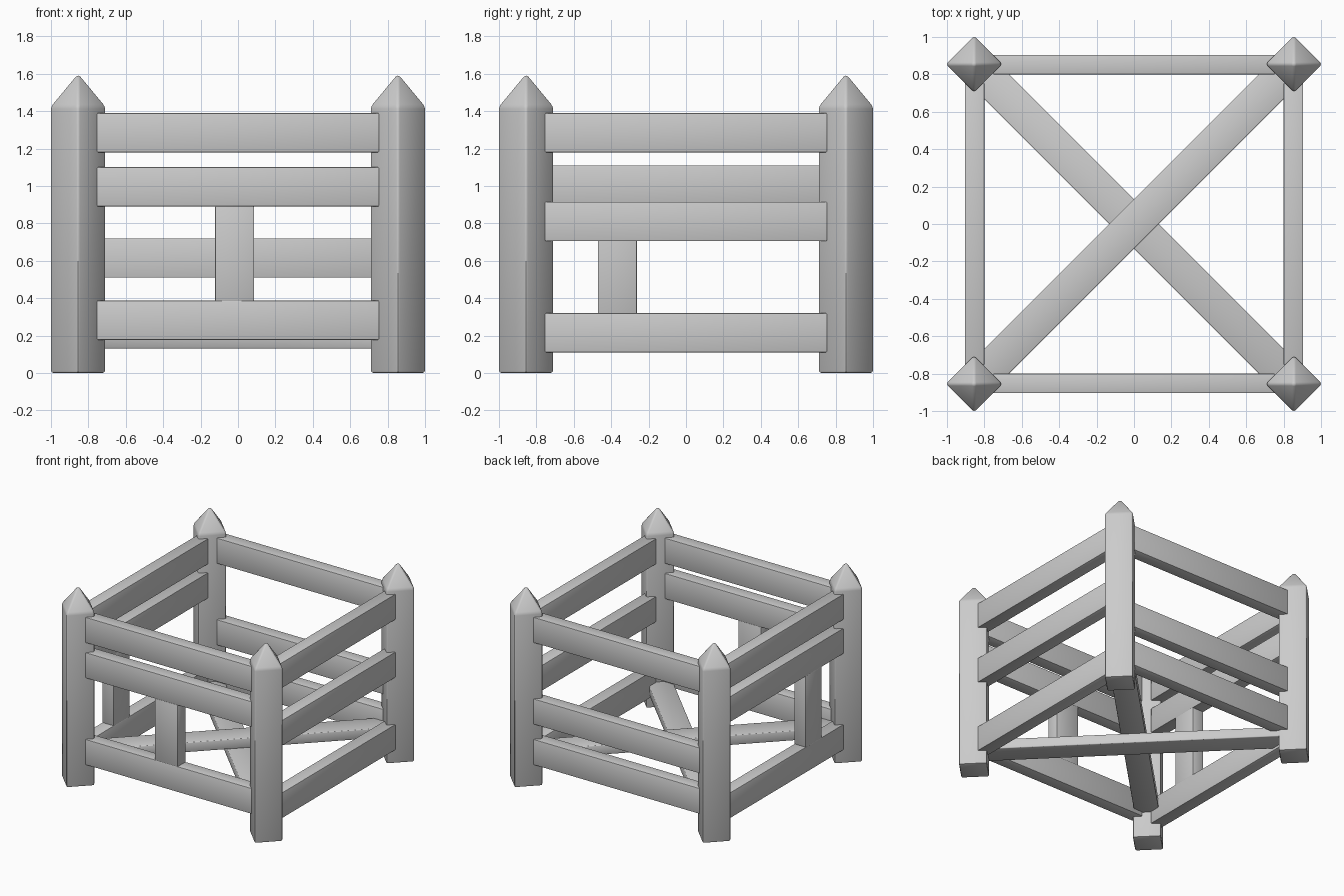
import bpy, bmesh
from math import pi, cos, sin

if "Cube" in bpy.data.objects:
    bpy.data.objects.remove(bpy.data.objects["Cube"])

C = 0.855   # post centre offset
R = 0.852   # rail centre offset


def finish(name, bm, bevel):
    bmesh.ops.recalc_face_normals(bm, faces=bm.faces)
    bmesh.ops.bevel(bm, geom=bm.edges[:], offset=bevel, segments=2,
                    profile=0.5, affect='EDGES', clamp_overlap=True)
    me = bpy.data.meshes.new(name)
    bm.to_mesh(me)
    bm.free()
    ob = bpy.data.objects.new(name, me)
    bpy.context.collection.objects.link(ob)
    bpy.ops.object.select_all(action='DESELECT')
    ob.select_set(True)
    bpy.context.view_layer.objects.active = ob
    bpy.ops.object.shade_smooth_by_angle(angle=pi / 4)
    return ob


def box(name, size, loc, turn=0.0):
    bm = bmesh.new()
    bmesh.ops.create_cube(bm, size=1)
    bmesh.ops.scale(bm, vec=size, verts=bm.verts)
    ob = finish(name, bm, 0.006)
    ob.location = loc
    ob.rotation_euler.z = turn
    return ob


def post(name, x, y):
    # Diamond-section post with a pyramid point
    bm = bmesh.new()
    rad = 0.150
    ring = [[bm.verts.new((rad * cos(k * pi / 2), rad * sin(k * pi / 2), z))
             for k in range(4)] for z in (0.0, 1.425)]
    tip = bm.verts.new((0, 0, 1.606))
    bm.faces.new(ring[0][::-1])
    for k in range(4):
        n = (k + 1) % 4
        bm.faces.new((ring[0][k], ring[0][n], ring[1][n], ring[1][k]))
        bm.faces.new((ring[1][k], ring[1][n], tip))
    finish(name, bm, 0.013).location = (x, y, 0)


# Corner posts
for sy, ny in ((-1, "front"), (1, "back")):
    for sx, nx in ((-1, "left"), (1, "right")):
        post(f"{ny}_{nx}_post", sx * C, sy * C)

# Rails on each side, by bottom height
sides = {
    "front": ((0, -R), 0, (0.177, 0.89, 1.18)),
    "back": ((0, R), 0, (0.177, 0.51, 1.18)),
    "right": ((R, 0), pi / 2, (0.11, 0.705, 1.18)),
    "left": ((-R, 0), pi / 2, (0.11, 0.90, 1.18)),
}
for side, ((x, y), turn, heights) in sides.items():
    for label, z in zip(("lower", "middle", "upper"), heights):
        box(f"{side}_{label}_rail", (1.51, 0.105, 0.21), (x, y, z + 0.105), turn)

# Short uprights between rails
box("front_upright", (0.208, 0.105, 0.51), (-0.018, -R, 0.638))
box("left_upright", (0.208, 0.105, 0.59), (-R, -0.367, 0.61), pi / 2)

# Crossed floor braces
box("lower_brace", (2.28, 0.187, 0.08), (0, 0, 0.17), -pi / 4)
box("upper_brace", (2.28, 0.187, 0.08), (0, 0, 0.252), pi / 4)
